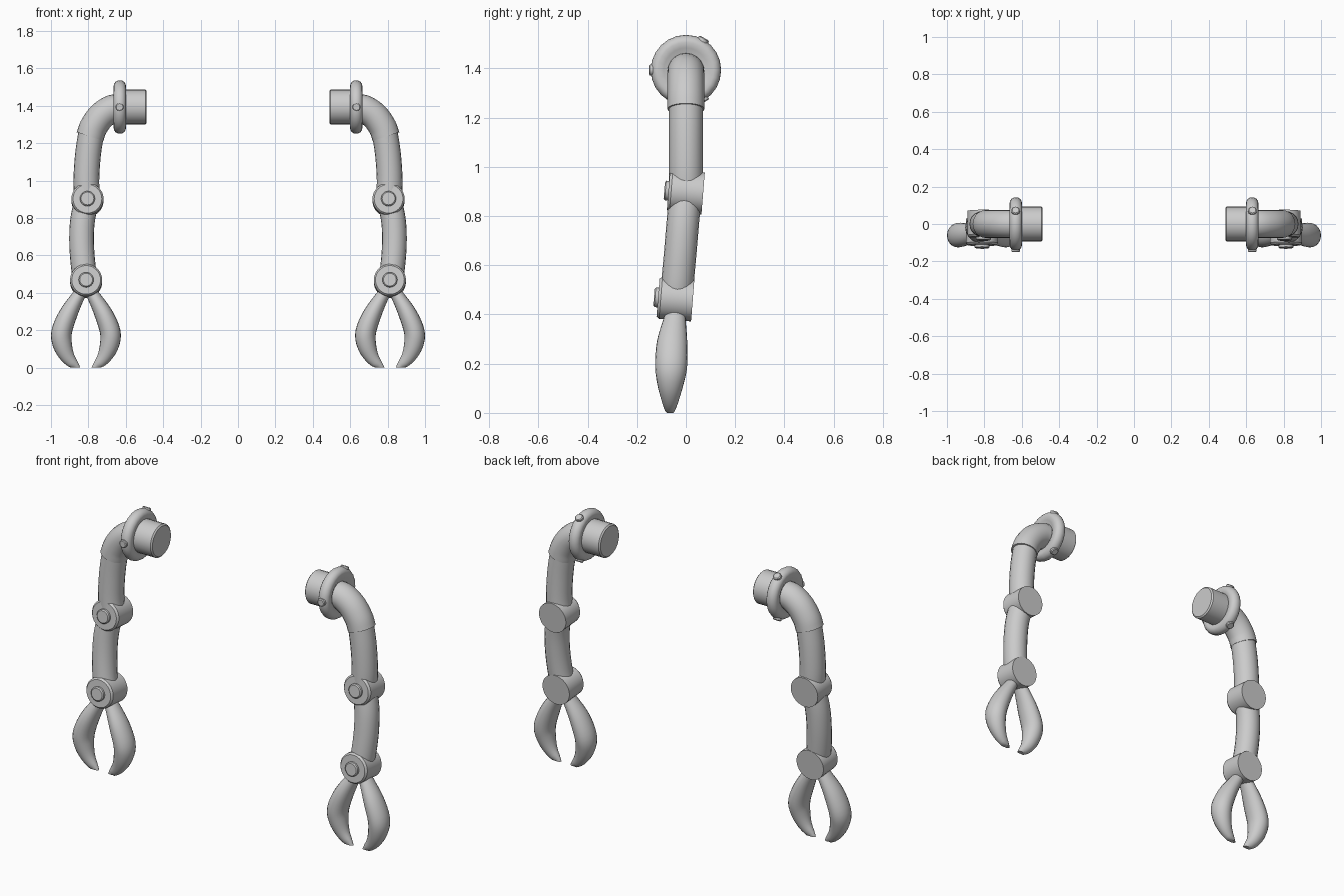
import bpy, bmesh, math
from mathutils import Vector, Matrix

cube = bpy.data.objects.get("Cube")
if cube:
    bpy.data.objects.remove(cube, do_unlink=True)

grey = bpy.data.materials.new("plain_grey")
grey.use_nodes = True
COLOUR = (0.6, 0.6, 0.6, 1)
grey.diffuse_color = COLOUR
grey.node_tree.nodes["Principled BSDF"].inputs["Base Color"].default_value = COLOUR


def finish(name, bm):
    """Turn a bmesh into a smooth object mirrored to the other arm."""
    bmesh.ops.recalc_face_normals(bm, faces=bm.faces)
    mesh = bpy.data.meshes.new(name)
    bm.to_mesh(mesh)
    bm.free()
    mesh.materials.append(grey)
    obj = bpy.data.objects.new(name, mesh)
    bpy.context.collection.objects.link(obj)
    bpy.ops.object.select_all(action='DESELECT')
    obj.select_set(True)
    bpy.context.view_layer.objects.active = obj
    bpy.ops.object.shade_smooth_by_angle(angle=math.radians(35))
    obj.modifiers.new("other_arm", 'MIRROR').use_clip = False
    return obj


def skin(bm, rings):
    """Bridge closed vertex rings and cap both ends."""
    for a, b in zip(rings, rings[1:]):
        n = len(a)
        for i in range(n):
            bm.faces.new((a[i], a[(i + 1) % n], b[(i + 1) % n], b[i]))
    bm.faces.new(rings[0])
    bm.faces.new(rings[-1])


def lathe(name, profile, centre, axis, sides=24):
    """Revolve (distance along axis, radius) pairs round an axis."""
    bm = bmesh.new()
    turn = Vector(axis).to_track_quat('Z', 'X').to_matrix().to_4x4()
    place = Matrix.Translation(centre) @ turn
    rings = []
    for d, r in profile:
        angles = [math.tau * i / sides for i in range(sides)]
        rings.append([bm.verts.new(place @ Vector((r * math.cos(a), r * math.sin(a), d)))
                      for a in angles])
    skin(bm, rings)
    return finish(name, bm)


def spline(points, steps):
    """Catmull-Rom interpolation through tuples of any length."""
    p = [Vector(q) for q in points]
    p = [2 * p[0] - p[1]] + p + [2 * p[-1] - p[-2]]
    out = []
    for a, b, c, d in zip(p, p[1:], p[2:], p[3:]):
        for k in range(steps):
            t = k / steps
            out.append(0.5 * (2 * b + (c - a) * t + (2 * a - 5 * b + 4 * c - d) * t ** 2
                              + (3 * b - a - 3 * c + d) * t ** 3))
    return out + [p[-2]]


def sweep(name, points, steps=4, sides=20, flip_about=None, flat_tip=False):
    """Elliptical loft along (x, y, z, half width, half depth) points."""
    bm = bmesh.new()
    pts = spline(points, steps)
    rings = []
    for i, p in enumerate(pts):
        tangent = (pts[min(i + 1, len(pts) - 1)] - pts[max(i - 1, 0)])
        tangent = Vector(tangent[:3]).normalized()
        across = Vector((0, 1, 0)).cross(tangent).normalized()
        if flat_tip and i == len(pts) - 1:
            across = Vector((-1, 0, 0))
        depth = tangent.cross(across)
        ring = []
        for k in range(sides):
            a = math.tau * k / sides
            v = Vector(p[:3]) + across * p[3] * math.cos(a) + depth * p[4] * math.sin(a)
            v.z = max(v.z, 0)
            if flip_about is not None:
                v.x = 2 * flip_about - v.x
            ring.append(bm.verts.new(v))
        rings.append(ring)
    skin(bm, rings)
    return finish(name, bm)


def tube(name, path, radius, steps=4):
    return sweep(name, [(*p, radius, radius) for p in path], steps)


# Shoulder mount, rounded flange and its three bolts
SHOULDER_Z = 1.393
lathe("shoulder_mount", [(0.488, 0.085), (0.495, 0.093), (0.63, 0.093)],
      (0, 0, SHOULDER_Z), (1, 0, 0))
flange = [(0.632, 0.06), (0.603, 0.09)]
for i in range(9):
    a = math.pi * i / 8
    flange.append((0.632 - 0.033 * math.cos(a), 0.113 + 0.03 * math.sin(a)))
flange += [(0.661, 0.09), (0.65, 0.07)]
lathe("shoulder_flange", flange, (0, 0, SHOULDER_Z), (1, 0, 0))
for i in range(3):
    a = math.pi + math.tau * i / 3
    out = (0, math.cos(a), math.sin(a))
    lathe("flange_bolt", [(0.12, 0.023), (0.146, 0.023), (0.15, 0.018)],
          (0.633, 0, SHOULDER_Z), out, 12)

# Elbow bend, upper arm and forearm
tube("shoulder_elbow", [(0.635, 0, 1.388), (0.68, 0, 1.38), (0.733, 0, 1.342),
                        (0.773, 0, 1.285), (0.791, 0, 1.235)], 0.075)
tube("upper_arm", [(0.782, 0, 1.27), (0.802, 0, 1.14), (0.811, 0, 1.0),
                   (0.806, 0, 0.9)], 0.069)
tube("forearm", [(0.808, 0, 0.9), (0.832, -0.012, 0.78), (0.836, -0.022, 0.66),
                 (0.827, -0.033, 0.54), (0.813, -0.04, 0.465)], 0.066)

# Hinge drums, each with a button on the front
FORWARD = (0, -1, 0.08)
for name, centre in (("elbow_joint", (0.805, 0, 0.897)),
                     ("wrist_joint", (0.812, -0.042, 0.463))):
    lathe(name, [(-0.07, 0.086), (0.06, 0.086), (0.071, 0.077)], centre, FORWARD, 32)
    lathe(name + "_button", [(0.06, 0.04), (0.083, 0.04), (0.088, 0.034)],
          centre, FORWARD, 24)

# Pincer claws, a mirrored pair below the wrist
CLAW = [(0.825, -0.04, 0.425, 0.03, 0.035), (0.858, -0.046, 0.375, 0.036, 0.046),
        (0.908, -0.056, 0.285, 0.049, 0.062), (0.943, -0.06, 0.19, 0.055, 0.065),
        (0.938, -0.063, 0.12, 0.051, 0.054), (0.91, -0.064, 0.055, 0.038, 0.036),
        (0.863, -0.065, 0.0, 0.02, 0.016)]
sweep("outer_claw", CLAW, flat_tip=True)
sweep("inner_claw", CLAW, flip_about=0.813, flat_tip=True)
